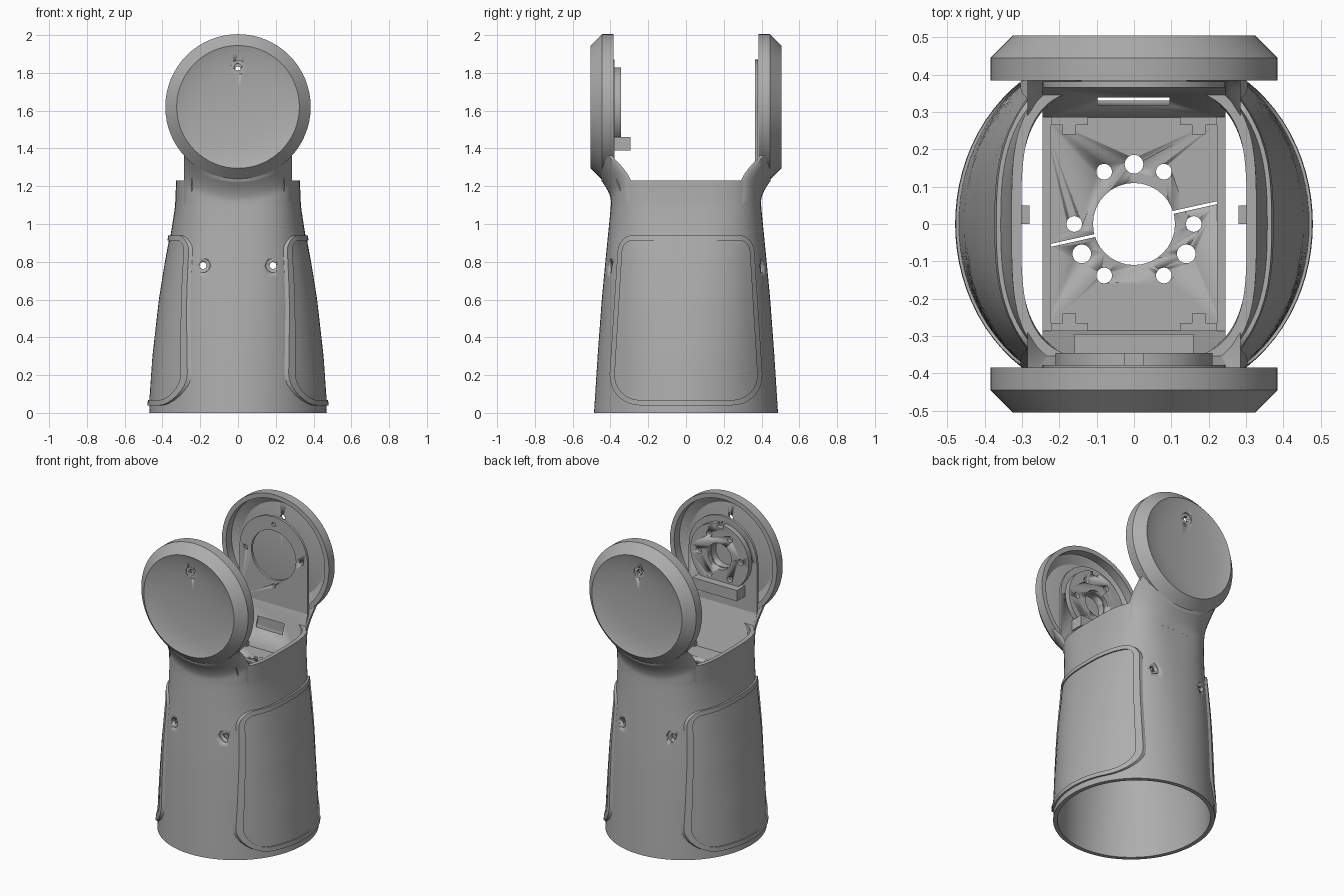
import bpy, bmesh, math
from mathutils import Vector

if "Cube" in bpy.data.objects:
    bpy.data.objects.remove(bpy.data.objects["Cube"])

grey = bpy.data.materials.new("plain_grey")
grey.diffuse_color = (0.42, 0.42, 0.42, 1)
grey.use_nodes = True
grey.node_tree.nodes["Principled BSDF"].inputs["Base Color"].default_value = grey.diffuse_color
CZ = 1.62  # height of the joint axis


def finish(name, bm, angle=30):
    bmesh.ops.remove_doubles(bm, verts=bm.verts, dist=1e-5)
    bmesh.ops.recalc_face_normals(bm, faces=bm.faces)
    me = bpy.data.meshes.new(name)
    bm.to_mesh(me)
    bm.free()
    me.materials.append(grey)
    ob = bpy.data.objects.new(name, me)
    bpy.context.collection.objects.link(ob)
    bpy.ops.object.select_all(action='DESELECT')
    ob.select_set(True)
    bpy.context.view_layer.objects.active = ob
    bpy.ops.object.shade_smooth_by_angle(angle=math.radians(angle))
    return ob


def skin(bm, rings, close_u=True, close_v=False):
    """Quads between successive point rings."""
    vs = [[bm.verts.new(p) for p in r] for r in rings]
    n, m = len(vs[0]), len(vs)
    for i in range(m if close_v else m - 1):
        for j in range(n if close_u else n - 1):
            a, b = vs[i], vs[(i + 1) % m]
            bm.faces.new((a[j], a[(j + 1) % n], b[(j + 1) % n], b[j]))
    return vs


def prism(name, pts, axis, lo, hi):
    """Extrude a 2D outline along y (pts are x,z) or z (pts are x,y)."""
    put = (lambda p, d: (p[0], d, p[1])) if axis == 'y' else (lambda p, d: (p[0], p[1], d))
    bm = bmesh.new()
    vs = skin(bm, [[put(p, lo) for p in pts], [put(p, hi) for p in pts]])
    bm.faces.new(vs[0])
    bm.faces.new(vs[1])
    return finish(name, bm)


def circle(cx, cy, r, n=32):
    return [(cx + r * math.cos(2 * math.pi * i / n), cy + r * math.sin(2 * math.pi * i / n)) for i in range(n)]


def rect(x0, x1, y0, y1):
    return [(x0, y0), (x1, y0), (x1, y1), (x0, y1)]


def cut(ob, cutters):
    for c in cutters:
        m = ob.modifiers.new("cut", 'BOOLEAN')
        m.operation, m.solver, m.object = 'DIFFERENCE', 'EXACT', c
        bpy.context.view_layer.objects.active = ob
        bpy.ops.object.modifier_apply(modifier=m.name)
        bpy.data.objects.remove(c)


# cross-section table: height, half width, half depth, roundness exponent
SECT = [(0, .47, .487, 2), (.3, .449, .468, 2.1), (.6, .415, .446, 2.3), (.8, .383, .427, 2.5),
        (.95, .355, .412, 2.7), (1.1, .332, .397, 3.2), (1.23, .328, .393, 3.6)]


def section(z):
    z = min(max(z, 0), 1.23)
    for p, q in zip(SECT, SECT[1:]):
        if z <= q[0]:
            t = (z - p[0]) / (q[0] - p[0])
            return [p[k] + (q[k] - p[k]) * t for k in (1, 2, 3)]


def body_ring(z, d, n=96):
    a, b, e = section(z)
    out = []
    for i in range(n):
        c, s = math.cos(2 * math.pi * i / n), math.sin(2 * math.pi * i / n)
        out.append(((a - d) * math.copysign(abs(c) ** (2 / e), c),
                    (b - d) * math.copysign(abs(s) ** (2 / e), s), z))
    return out


# hollow sleeve
zs = [1.23 * i / 24 for i in range(25)]
bm = bmesh.new()
skin(bm, [body_ring(z, 0) for z in zs] + [body_ring(z, .026) for z in reversed(zs)], close_v=True)
sleeve = finish("sleeve", bm)
cutters = []
for s in (-1, 1):
    for x in (-.185, .185):
        lo, hi = sorted((s * .3, s * .6))
        cutters.append(prism("cutter", circle(x, .78, .018), 'y', lo, hi))
        lo, hi = sorted((s * .396, s * .6))
        cutters.append(prism("cutter", circle(x, .78, .037), 'y', lo, hi))
cut(sleeve, cutters)


# side pads with a raised border, wrapped onto the sleeve
def pad_outline(inset):
    pts = []
    for sy, z0, r, a0, up in ((1, .04, .17, -90, 0), (1, .94, .085, 0, 1), (-1, .94, .085, 90, 1), (-1, .04, .17, 180, 0)):
        cy, cz = sy * (.415 - r), z0 + (-r if up else r)
        for i in range(9):
            a = math.radians(a0 + 90 * i / 8)
            pts.append((cy + (r - inset) * math.cos(a), cz + (r - inset) * math.sin(a)))
    full = []
    for i, p in enumerate(pts):
        q = pts[(i + 1) % len(pts)]
        k = 14 if i % 9 == 8 else 1
        full += [(p[0] + (q[0] - p[0]) * j / k, p[1] + (q[1] - p[1]) * j / k) for j in range(k)]
    return [(y * (1 - .14 * (z - .04) / .9), z) for y, z in full]


def wrap(side, pts, d):
    out = []
    for y, z in pts:
        a, b, e = section(z)
        out.append((side * (a + d) * max(0, 1 - abs(y / (b + d)) ** e) ** (1 / e), y, z))
    return out


for side, label in ((-1, "left"), (1, "right")):
    bm = bmesh.new()
    outer, inner = pad_outline(0), pad_outline(.028)
    rings = [wrap(side, outer, -.01), wrap(side, outer, .012), wrap(side, inner, .012), wrap(side, inner, .004)]
    for k in range(1, 11):
        s = 1 - k / 10
        rings.append(wrap(side, [(y * s, .49 + (z - .49) * s) for y, z in inner], .004))
    skin(bm, rings)
    bmesh.ops.remove_doubles(bm, verts=bm.verts, dist=1e-5)
    finish(label + "_side_pad", bm)
    # small inner clip
    x0, x1 = sorted((side * .28, side * .315))
    prism(label + "_clip", rect(x0, x1, 0, .05), 'z', 1.05, 1.12)

# joint cups: outer dish, chamfer, rim and inner recess
CUP = [(0, .472), (.1, .474), (.2, .481), (.285, .492), (.325, .505), (.385, .445), (.385, .385),
       (.355, .385), (.355, .44), (.3, .468), (.2, .455), (0, .45)]


def neck_point(s, x, z, inside):
    r = math.hypot(x, z - CZ)
    a, b, e = section(z)
    base = (b + .001) * (1 - abs(x / (a + .001)) ** e) ** (1 / e)
    t = min(1, max(0, (.5 - r) / .17))
    y = base + (.505 - base) * t ** 1.6
    if r < .385:
        y = min(y, .505 - (r - .325) - .001)
    if inside:
        y = min(y - .02, base - .03 + (.392 - base + .03) * min(1, t * 1.5))
    return (x, s * y, z)


for s, label in ((-1, "front"), (1, "back")):
    bm = bmesh.new()
    n = 64
    skin(bm, [[(r * math.cos(2 * math.pi * i / n), s * y, CZ + r * math.sin(2 * math.pi * i / n)) for i in range(n)]
              for r, y in CUP])
    cup = finish(label + "_joint_cup", bm, 25)
    lo, hi = sorted((s * .4, s * .6))
    lo2, hi2 = sorted((s * .478, s * .6))
    cut(cup, [prism("cutter", circle(0, 1.83, .018), 'y', lo, hi),
              prism("cutter", circle(0, 1.83, .037), 'y', lo2, hi2)])

    # flared neck joining cup and sleeve
    bm = bmesh.new()
    cols = [-.285 + .57 * i / 24 for i in range(25)]
    rows = []
    for x in cols:
        top = CZ - math.sqrt(.37 ** 2 - x * x)
        col = [1.1 + (top - 1.1) * j / 14 for j in range(15)]
        rows.append([neck_point(s, x, z, False) for z in col] + [neck_point(s, x, z, True) for z in reversed(col)])
    vs = skin(bm, rows)
    bm.faces.new(vs[0])
    bm.faces.new(vs[-1])
    finish(label + "_neck", bm, 40)

    # bracket plate with rounded top
    arch = [(-.245, 1.3), (.245, 1.3)] + [(.245 * math.cos(math.pi * i / 32), CZ + .25 * math.sin(math.pi * i / 32)) for i in range(33)]
    inner_y = .366 if s > 0 else .378
    lo, hi = sorted((s * inner_y, s * (inner_y + .016)))
    plate = prism(label + "_bracket", arch, 'y', lo, hi)
    holes = [prism("cutter", circle(0, CZ, .16, 48), 'y', lo - .05, hi + .05)]
    holes += [prism("cutter", circle(.2 * math.cos(k * math.pi / 2), CZ + .2 * math.sin(k * math.pi / 2), .014, 16),
                    'y', lo - .05, hi + .05) for k in range(4)]
    cut(plate, holes)
    # sloped bracket foot
    bm = bmesh.new()
    foot = [(inner_y, 1.3), (.285, 1.03), (.297, 1.03), (inner_y + .014, 1.3)]
    vs = skin(bm, [[(x, s * y, z) for y, z in foot] for x in (-.245, .245)])
    bm.faces.new(vs[0])
    bm.faces.new(vs[1])
    web = finish(label + "_bracket_foot", bm)
    if s > 0:
        cut(web, [prism("cutter", rect(-.098, .095, 1.14, 1.21), 'y', .2, .5)])

# drive horn, its hub and the stop block inside the front cup
hub = prism("drive_hub", circle(0, CZ, .155, 48), 'y', -.465, -.375)
horn = prism("drive_horn", circle(0, CZ, .21, 48), 'y', -.378, -.345)
cut(hub, [prism("cutter", circle(0, CZ, .08), 'y', -.42, -.3)])
cut(horn, [prism("cutter", circle(0, CZ, .085), 'y', -.5, -.3)] +
    [prism("cutter", circle(.15 * math.cos(k * math.pi / 3), CZ + .15 * math.sin(k * math.pi / 3), .02, 16),
           'y', -.37, -.3) for k in range(6)] +
    [prism("cutter", rect(-.025, .025, CZ + .185, CZ + .25), 'y', -.5, -.3)])
prism("stop_block", rect(-.16, .16, 1.39, 1.46), 'y', -.378, -.295)

# floor plate with bolt circle and two slits
floor = prism("floor_plate", rect(-.245, .245, -.287, .287), 'z', 1.012, 1.03)
spots = [(0, .16, .025), (0, 0, .11)]
for m in (-1, 1):
    spots += [(m * .08, .14, .021), (m * .16, 0, .021), (m * .14, -.08, .025), (m * .08, -.138, .021)]
cutters = [prism("cutter", circle(*p), 'z', .9, 1.2) for p in spots]
for m in (-1, 1):
    slit = [(m * x, m * y) for x, y in ((.1, .026), (.222, .053), (.222, .061), (.1, .034))]
    cutters.append(prism("cutter", slit, 'z', .9, 1.2))
cut(floor, cutters)
for mx in (-1, 1):
    x0, x1 = sorted((mx * .222, mx * .245))
    prism("floor_flange", rect(x0, x1, -.287, .287), 'z', 1.03, 1.045)
    for my in (-1, 1):
        for w, y0, y1 in ((.05, .265, .287), (.018, .24, .266)):
            lo, hi = sorted((my * y0, my * y1))
            prism("floor_lug", rect(mx * .173 - w, mx * .173 + w, lo, hi), 'z', 1.03, 1.06)
